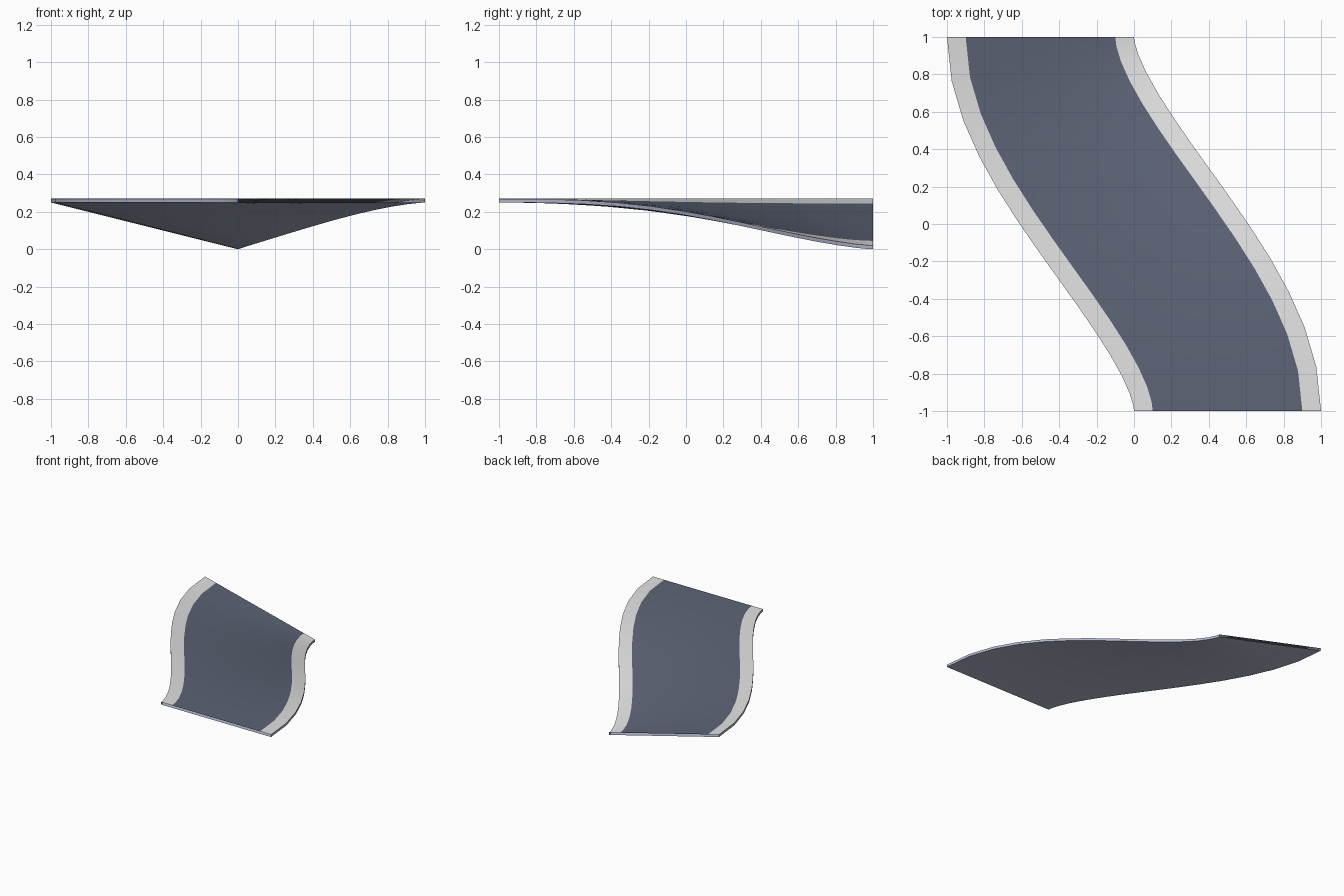
import bpy, bmesh
from mathutils import Vector

if "Cube" in bpy.data.objects:
    bpy.data.objects.remove(bpy.data.objects["Cube"])

SEGMENTS = 14
RISE, THICK, PULL = 0.25, 0.02, 0.61
# offsets across the road: kerb strip, carriageway, kerb strip
ACROSS = [-0.5, -0.4, -0.2, 0.0, 0.2, 0.4, 0.5]


def material(name, rgb):
    m = bpy.data.materials.new(name)
    m.diffuse_color = (*rgb, 1)
    m.use_nodes = True
    m.node_tree.nodes["Principled BSDF"].inputs["Base Color"].default_value = m.diffuse_color
    return m


materials = [material("blue_grey_asphalt", (0.108, 0.127, 0.18)),
             material("light_grey_kerb", (0.76, 0.76, 0.76)),
             material("pale_lilac_base", (0.45, 0.48, 0.62))]

# S-shaped centre line as a cubic curve
P = [Vector((0.5, -1)), Vector((0.5, -1 + PULL)),
     Vector((-0.5, 1 - PULL)), Vector((-0.5, 1))]


def surface(t, u):
    """Underside point at t along the road and u across it."""
    s = 1 - t
    c = P[0]*s**3 + P[1]*3*s*s*t + P[2]*3*s*t*t + P[3]*t**3
    d = (P[1]-P[0])*s*s + (P[2]-P[1])*2*s*t + (P[3]-P[2])*t*t
    d.normalize()
    # right side eases down, left stays level
    bank = 0.3*t*t*(3 - 2*t) + 0.7*t**3*(10 - 15*t + 6*t*t)
    z = RISE * (1 - bank*(u + 0.5))
    return Vector((c.x + d.y*u, c.y - d.x*u, z))


# Banked road slab, open at both ends where it joins the next piece
bm = bmesh.new()
rows = []
for i in range(SEGMENTS + 1):
    base = [surface(i/SEGMENTS, u) for u in ACROSS]
    low = [bm.verts.new(p) for p in base]
    top = [bm.verts.new(p + Vector((0, 0, THICK))) for p in base]
    rows.append((low, top))


def face(verts, mat):
    bm.faces.new(verts).material_index = mat


last = len(ACROSS) - 1
for (l0, t0), (l1, t1) in zip(rows, rows[1:]):
    for j in range(last):
        face((t0[j], t0[j+1], t1[j+1], t1[j]), int(j in (0, last - 1)))
        face((l0[j], l1[j], l1[j+1], l0[j+1]), 2)      # underside
    face((l0[0], t0[0], t1[0], l1[0]), 2)              # left side
    face((l0[last], l1[last], t1[last], t0[last]), 2)  # right side

mesh = bpy.data.meshes.new("banked_road_curve")
bm.to_mesh(mesh)
bm.free()
for m in materials:
    mesh.materials.append(m)
road = bpy.data.objects.new("banked_road_curve", mesh)
bpy.context.collection.objects.link(road)

bpy.context.view_layer.objects.active = road
road.select_set(True)
bpy.ops.object.shade_smooth_by_angle(angle=0.5)
